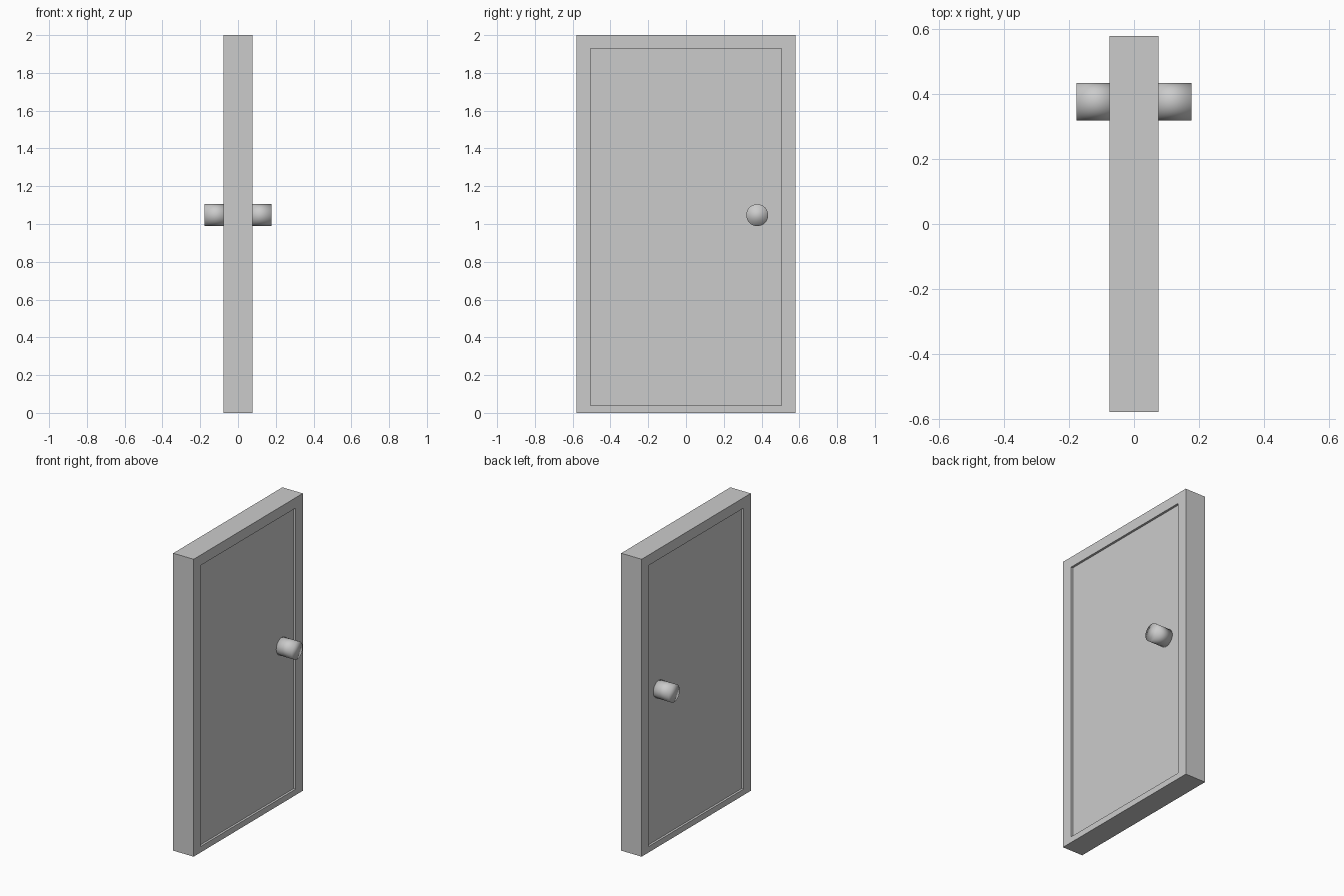
import bpy, bmesh, math
from mathutils import Matrix

if "Cube" in bpy.data.objects:
    bpy.data.objects.remove(bpy.data.objects["Cube"])

HALF_T, HALF_W, HEIGHT = 0.076, 0.58, 2.0      # frame half depth, half width, height
OPEN_W, OPEN_Z0, OPEN_Z1 = 0.505, 0.04, 1.93   # opening in the frame
PANEL_T = 0.061                                # panel half thickness, slightly recessed
KNOB_Y, KNOB_Z, KNOB_R, KNOB_END = 0.377, 1.047, 0.058, 0.177


def finish(bm, name):
    bmesh.ops.recalc_face_normals(bm, faces=bm.faces)
    mesh = bpy.data.meshes.new(name)
    bm.to_mesh(mesh)
    bm.free()
    obj = bpy.data.objects.new(name, mesh)
    bpy.context.collection.objects.link(obj)
    return obj


def rect(bm, x, half_w, z0, z1):
    return [bm.verts.new((x, y, z)) for y, z in
            ((-half_w, z0), (half_w, z0), (half_w, z1), (-half_w, z1))]


# Frame: closed rectangular ring
bm = bmesh.new()
loops = [rect(bm, -HALF_T, HALF_W, 0, HEIGHT),
         rect(bm, HALF_T, HALF_W, 0, HEIGHT),
         rect(bm, HALF_T, OPEN_W, OPEN_Z0, OPEN_Z1),
         rect(bm, -HALF_T, OPEN_W, OPEN_Z0, OPEN_Z1)]
for k in range(4):
    a, b = loops[k], loops[(k + 1) % 4]
    for i in range(4):
        j = (i + 1) % 4
        bm.faces.new((a[i], a[j], b[j], b[i]))
finish(bm, "door_frame")

# Door panel filling the opening
bm = bmesh.new()
size = (2 * PANEL_T, 2 * OPEN_W, OPEN_Z1 - OPEN_Z0, 1)
bmesh.ops.create_cube(bm, size=1, matrix=Matrix.Translation(
    (0, 0, (OPEN_Z0 + OPEN_Z1) / 2)) @ Matrix.Diagonal(size))
finish(bm, "door_panel")

# Round knob on each side, smooth shaded over the ends
for side, name in ((1, "knob_right"), (-1, "knob_left")):
    bm = bmesh.new()
    inner = PANEL_T - 0.005
    bmesh.ops.create_cone(
        bm, cap_ends=True, segments=32, radius1=KNOB_R, radius2=KNOB_R,
        depth=KNOB_END - inner,
        matrix=Matrix.Translation((side * (KNOB_END + inner) / 2, KNOB_Y, KNOB_Z))
        @ Matrix.Rotation(math.pi / 2, 4, 'Y'))
    for f in bm.faces:
        f.smooth = True
    finish(bm, name)
